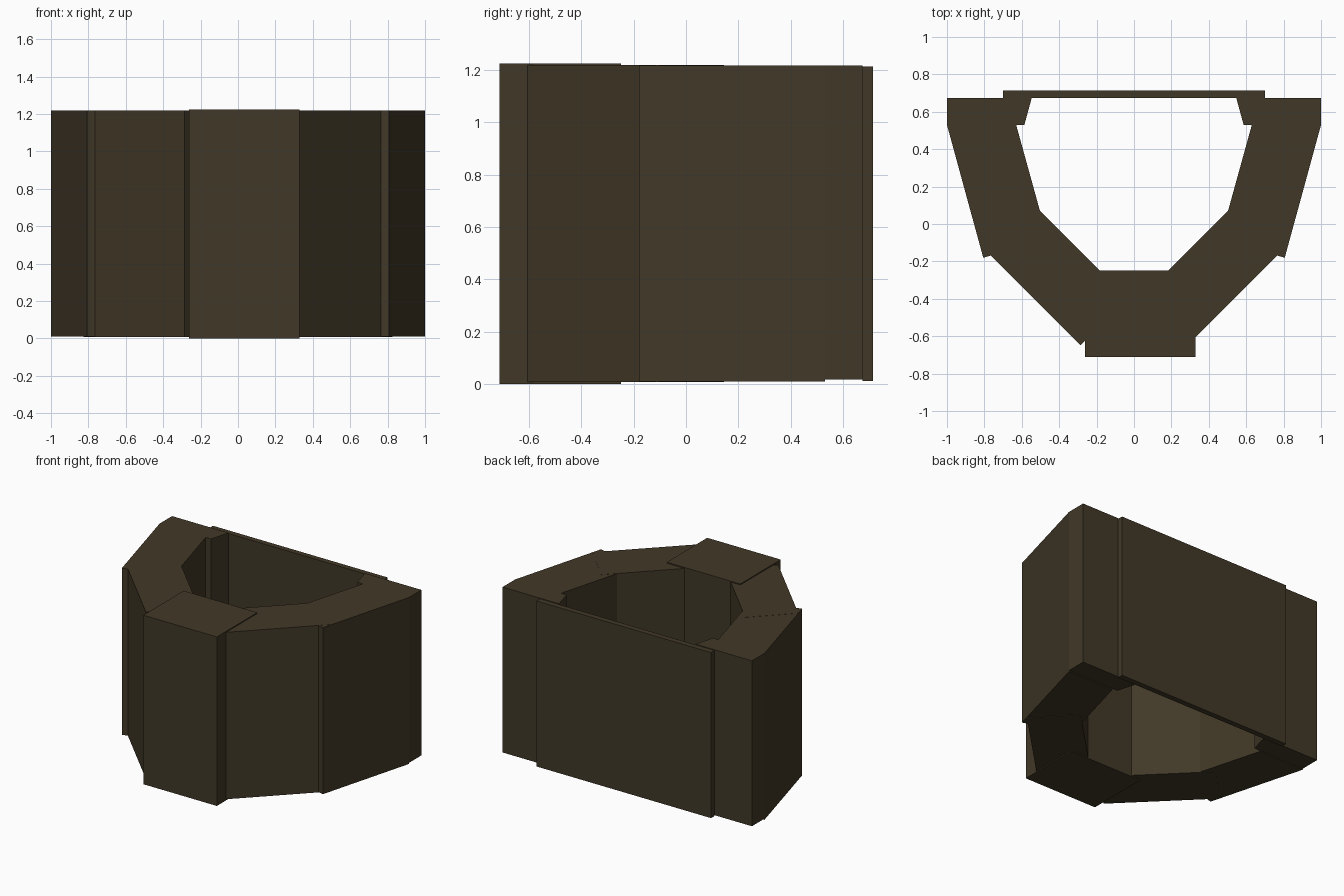
import bpy
import bmesh

if "Cube" in bpy.data.objects:
    bpy.data.objects.remove(bpy.data.objects["Cube"])

# One dark olive-brown material for the whole piece
mat = bpy.data.materials.new("dark olive brown")
mat.diffuse_color = (0.053, 0.040, 0.0205, 1.0)
mat.use_nodes = True
mat.node_tree.nodes["Principled BSDF"].inputs["Base Color"].default_value = mat.diffuse_color


def prism(name, outline, z0, z1, mirror=False):
    """Upright solid from a plan outline, optionally mirrored across x."""
    sign = -1 if mirror else 1
    bm = bmesh.new()
    face = bm.faces.new([bm.verts.new((sign * x, y, z0)) for x, y in outline])
    top = bmesh.ops.extrude_face_region(bm, geom=[face])["geom"]
    verts = [v for v in top if isinstance(v, bmesh.types.BMVert)]
    bmesh.ops.translate(bm, verts=verts, vec=(0, 0, z1 - z0))
    bmesh.ops.recalc_face_normals(bm, faces=bm.faces)
    mesh = bpy.data.meshes.new(name)
    bm.to_mesh(mesh)
    bm.free()
    mesh.materials.append(mat)
    obj = bpy.data.objects.new(name, mesh)
    bpy.context.collection.objects.link(obj)
    return obj


def rect(x0, x1, y0, y1):
    return [(x0, y0), (x1, y0), (x1, y1), (x0, y1)]


# Front block, slightly taller and off centre
prism("front_block", rect(-0.262, 0.328, -0.711, -0.248), 0.0, 1.225)

# Thin back panel
prism("back_panel", rect(-0.70, 0.70, 0.673, 0.713), 0.012, 1.212)

# Mirrored wall segments
for side, flip in (("right", False), ("left", True)):
    prism("diagonal_wall_" + side,
          [(0.285, -0.648), (0.826, -0.107), (0.578, 0.146), (0.035, -0.398)],
          0.008, 1.218, flip)
    prism("side_wall_" + side,
          [(1.0, 0.53), (0.63, 0.53), (0.46, -0.085), (0.806, -0.18)],
          0.010, 1.217, flip)
    prism("back_corner_" + side,
          [(1.0, 0.53), (1.0, 0.673), (0.547, 0.673), (0.586, 0.53)],
          0.018, 1.217, flip)
